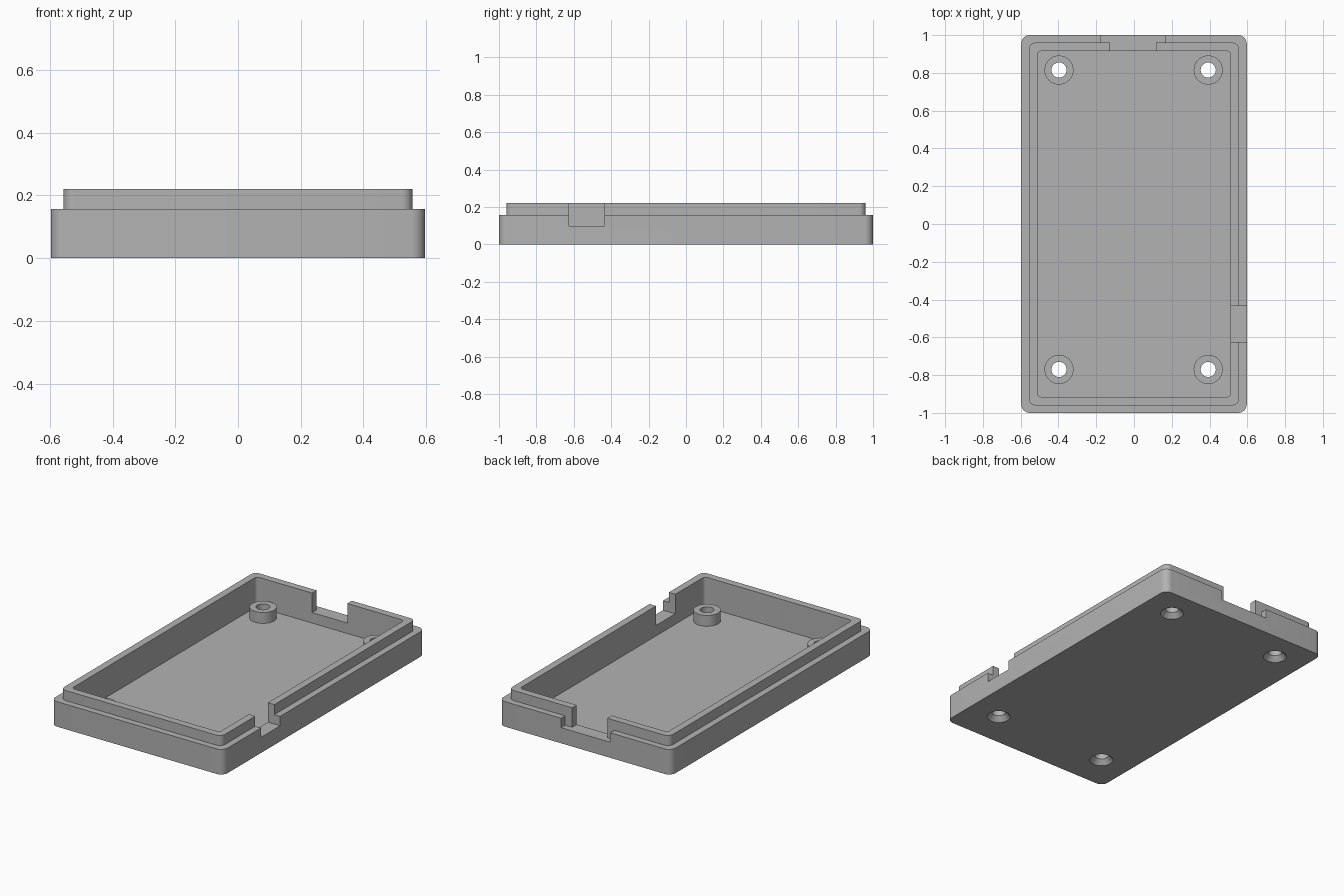
import bpy, bmesh, math
from mathutils import Matrix

if "Cube" in bpy.data.objects:
    bpy.data.objects.remove(bpy.data.objects["Cube"])

grey = bpy.data.materials.new("plain_grey")
grey.use_nodes = True
colour = (0.45, 0.45, 0.45, 1)
grey.diffuse_color = colour
grey.node_tree.nodes["Principled BSDF"].inputs["Base Color"].default_value = colour

HALF_X, HALF_Y = 0.597, 1.0
RIM_Z, LIP_Z, FLOOR_Z, POST_Z, SINK_Z = 0.157, 0.22, 0.032, 0.1, 0.03
POSTS = [(x, y) for x in (-0.397, 0.393) for y in (-0.77, 0.815)]


def make_object(name, bm):
    bmesh.ops.recalc_face_normals(bm, faces=bm.faces)
    mesh = bpy.data.meshes.new(name)
    bm.to_mesh(mesh)
    bm.free()
    mesh.materials.append(grey)
    obj = bpy.data.objects.new(name, mesh)
    bpy.context.collection.objects.link(obj)
    return obj


def rounded_ring(bm, inset, radius, z, steps=8):
    """Rounded rectangle of vertices, inset from the outer wall."""
    ring = []
    for quarter, (sx, sy) in enumerate([(1, 1), (-1, 1), (-1, -1), (1, -1)]):
        for i in range(steps + 1):
            a = (quarter + i / steps) * math.pi / 2
            ring.append(bm.verts.new((sx * (HALF_X - inset - radius) + radius * math.cos(a),
                                      sy * (HALF_Y - inset - radius) + radius * math.sin(a), z)))
    return ring


def circle_ring(bm, radius, z, centre, steps=40):
    return [bm.verts.new((centre[0] + radius * math.cos(2 * math.pi * i / steps),
                          centre[1] + radius * math.sin(2 * math.pi * i / steps), z))
            for i in range(steps)]


def loft(bm, rings, closed=False):
    """Skin consecutive rings, then cap the ends or join them up."""
    pairs = list(zip(rings, rings[1:]))
    if closed:
        pairs.append((rings[-1], rings[0]))
    else:
        bm.faces.new(rings[0])
        bm.faces.new(rings[-1])
    for a, b in pairs:
        for i in range(len(a)):
            j = (i + 1) % len(a)
            bm.faces.new((a[i], a[j], b[j], b[i]))


def box_cutter(x0, x1, y0, y1, z0, z1):
    bm = bmesh.new()
    size = Matrix.Diagonal((x1 - x0, y1 - y0, z1 - z0, 1))
    place = Matrix.Translation(((x0 + x1) / 2, (y0 + y1) / 2, (z0 + z1) / 2))
    bmesh.ops.create_cube(bm, size=1, matrix=place @ size)
    return make_object("cutter", bm)


def smooth(obj):
    bpy.ops.object.select_all(action="DESELECT")
    obj.select_set(True)
    bpy.context.view_layer.objects.active = obj
    bpy.ops.object.shade_smooth_by_angle(angle=math.radians(30))


# Tray: outer wall, stepped lip, inner wall and floor
bm = bmesh.new()
loft(bm, [rounded_ring(bm, *p) for p in [
    (0, 0.045, 0), (0, 0.045, RIM_Z), (0.04, 0.035, RIM_Z),
    (0.04, 0.035, LIP_Z), (0.085, 0.02, LIP_Z), (0.085, 0.02, FLOOR_Z)]])
tray = make_object("tray", bm)

# Wall openings: one in the side, a stepped one in the back
cutters = [
    box_cutter(0.48, 0.7, -0.625, -0.435, 0.098, 0.3),
    box_cutter(-0.127, 0.117, 0.88, 1.1, 0.098, 0.3),
    box_cutter(-0.175, 0.165, 0.96, 1.1, 0.098, 0.3),
]

# Countersunk screw holes
for centre in POSTS:
    bm = bmesh.new()
    loft(bm, [circle_ring(bm, r, z, centre) for r, z in [
        (0.068, -0.02), (0.068, 0), (0.04, SINK_Z), (0.04, 0.2)]])
    cutters.append(make_object("cutter", bm))

bpy.context.view_layer.objects.active = tray
for cutter in cutters:
    cut = tray.modifiers.new("cut", "BOOLEAN")
    cut.operation, cut.solver, cut.object = "DIFFERENCE", "EXACT", cutter
    bpy.ops.object.modifier_apply(modifier=cut.name)
    bpy.data.objects.remove(cutter)
smooth(tray)

# Hollow screw posts
for centre in POSTS:
    bm = bmesh.new()
    loft(bm, [circle_ring(bm, r, z, centre) for r, z in [
        (0.04, SINK_Z), (0.077, SINK_Z), (0.077, POST_Z), (0.04, POST_Z)]], closed=True)
    side = ("left" if centre[0] > 0 else "right")
    end = ("back" if centre[1] > 0 else "front")
    smooth(make_object(f"screw_post_{end}_{side}", bm))
